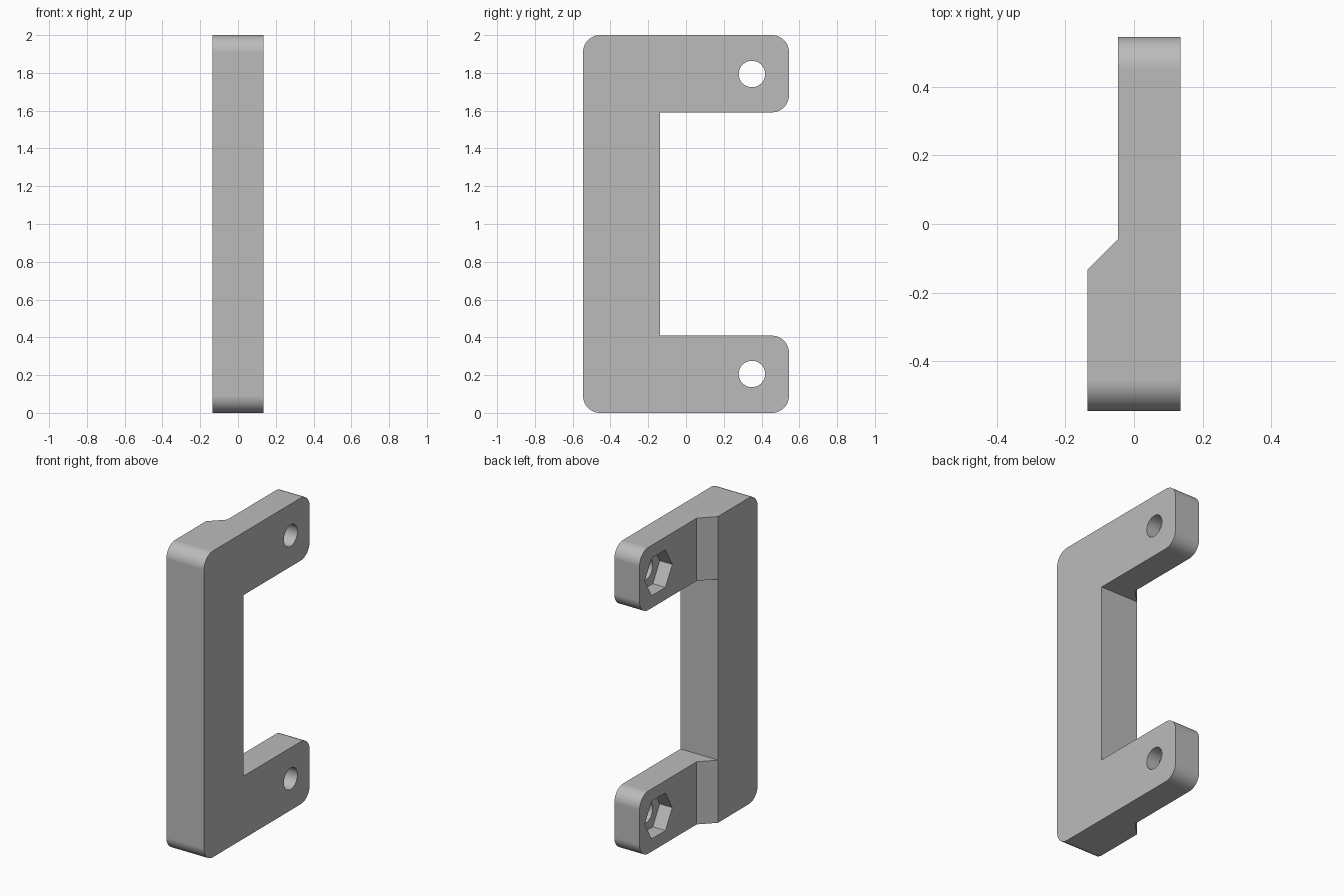
import bpy, bmesh, math
from mathutils import Vector

cube = bpy.data.objects.get("Cube")
if cube:
    bpy.data.objects.remove(cube, do_unlink=True)

# Main dimensions
HALF_W, HALF_D, HEIGHT = 0.136, 0.5455, 2.0
BAR = 0.409                  # width of spine and arms
RADIUS = 0.091               # outer corner rounding
ARM_X = -0.046               # recessed face of the arms
HOLE_Y, HOLE_Z = 0.349, 0.206
NUT_DEPTH = 0.091

grey = bpy.data.materials.new("plain grey")
grey.use_nodes = True
colour = (0.5, 0.5, 0.5, 1)
grey.diffuse_color = colour
grey.node_tree.nodes["Principled BSDF"].inputs["Base Color"].default_value = colour


def prism(name, points, direction):
    """Extrude a closed outline of 3D points along a direction."""
    bm = bmesh.new()
    face = bm.faces.new([bm.verts.new(p) for p in points])
    result = bmesh.ops.extrude_face_region(bm, geom=[face])
    verts = [v for v in result["geom"] if isinstance(v, bmesh.types.BMVert)]
    bmesh.ops.translate(bm, verts=verts, vec=direction)
    bmesh.ops.recalc_face_normals(bm, faces=bm.faces)
    mesh = bpy.data.meshes.new(name)
    bm.to_mesh(mesh)
    bm.free()
    obj = bpy.data.objects.new(name, mesh)
    bpy.context.collection.objects.link(obj)
    mesh.materials.append(grey)
    return obj


def corner(y, z, sy, sz, steps=12):
    """Quarter arc on the outer corner (y, z); sy, sz point outward."""
    cy, cz = y - sy * RADIUS, z - sz * RADIUS
    start = math.atan2(sz, sy) - math.pi / 4
    angles = [start + math.pi / 2 * i / steps for i in range(steps + 1)]
    return [(cy + RADIUS * math.cos(a), cz + RADIUS * math.sin(a)) for a in angles]


def ring(x, y, z, radius, sides):
    turns = [math.tau * i / sides for i in range(sides)]
    return [(x, y + radius * math.cos(a), z + radius * math.sin(a)) for a in turns]


# C-shaped bracket, outlined anticlockwise
inner = BAR - HALF_D
outline = (corner(-HALF_D, 0, -1, -1) + corner(HALF_D, 0, 1, -1)
           + corner(HALF_D, BAR, 1, 1) + [(inner, BAR), (inner, HEIGHT - BAR)]
           + corner(HALF_D, HEIGHT - BAR, 1, -1) + corner(HALF_D, HEIGHT, 1, 1)
           + corner(-HALF_D, HEIGHT, -1, 1))
bracket = prism("bracket", [(-HALF_W, y, z) for y, z in outline], Vector((2 * HALF_W, 0, 0)))

# Cutter thinning the arms, with a sloped transition to the spine
far = 0.1
edge = inner + 0.002
plan = [(-HALF_W - far, edge - far), (ARM_X, edge + ARM_X + HALF_W),
        (ARM_X, HALF_D + far), (-HALF_W - far, HALF_D + far)]
cutters = [prism("arm_recess_cutter", [(x, y, -far) for x, y in plan],
                 Vector((0, 0, HEIGHT + 2 * far)))]

# Bolt holes and hexagonal nut pockets in both arms
for label, z in (("lower", HOLE_Z), ("upper", HEIGHT - HOLE_Z)):
    cutters.append(prism(label + "_nut_cutter", ring(ARM_X - far, HOLE_Y, z, 0.142, 6),
                         Vector((far + NUT_DEPTH, 0, 0))))
    cutters.append(prism(label + "_bolt_cutter", ring(-HALF_W - far, HOLE_Y, z, 0.07, 40),
                         Vector((2 * (HALF_W + far), 0, 0))))

bpy.ops.object.select_all(action="DESELECT")
bracket.select_set(True)
bpy.context.view_layer.objects.active = bracket
for cutter in cutters:
    cutter.hide_render = True
    cut = bracket.modifiers.new(cutter.name, "BOOLEAN")
    cut.operation, cut.solver, cut.object = "DIFFERENCE", "EXACT", cutter
    bpy.ops.object.modifier_apply(modifier=cut.name)
    bpy.data.objects.remove(cutter, do_unlink=True)

# Smooth curved corners, keep the flats flat
bpy.ops.object.shade_smooth_by_angle(angle=math.radians(30))
normals = bracket.modifiers.new("flat_faces", "WEIGHTED_NORMAL")
normals.keep_sharp = True
